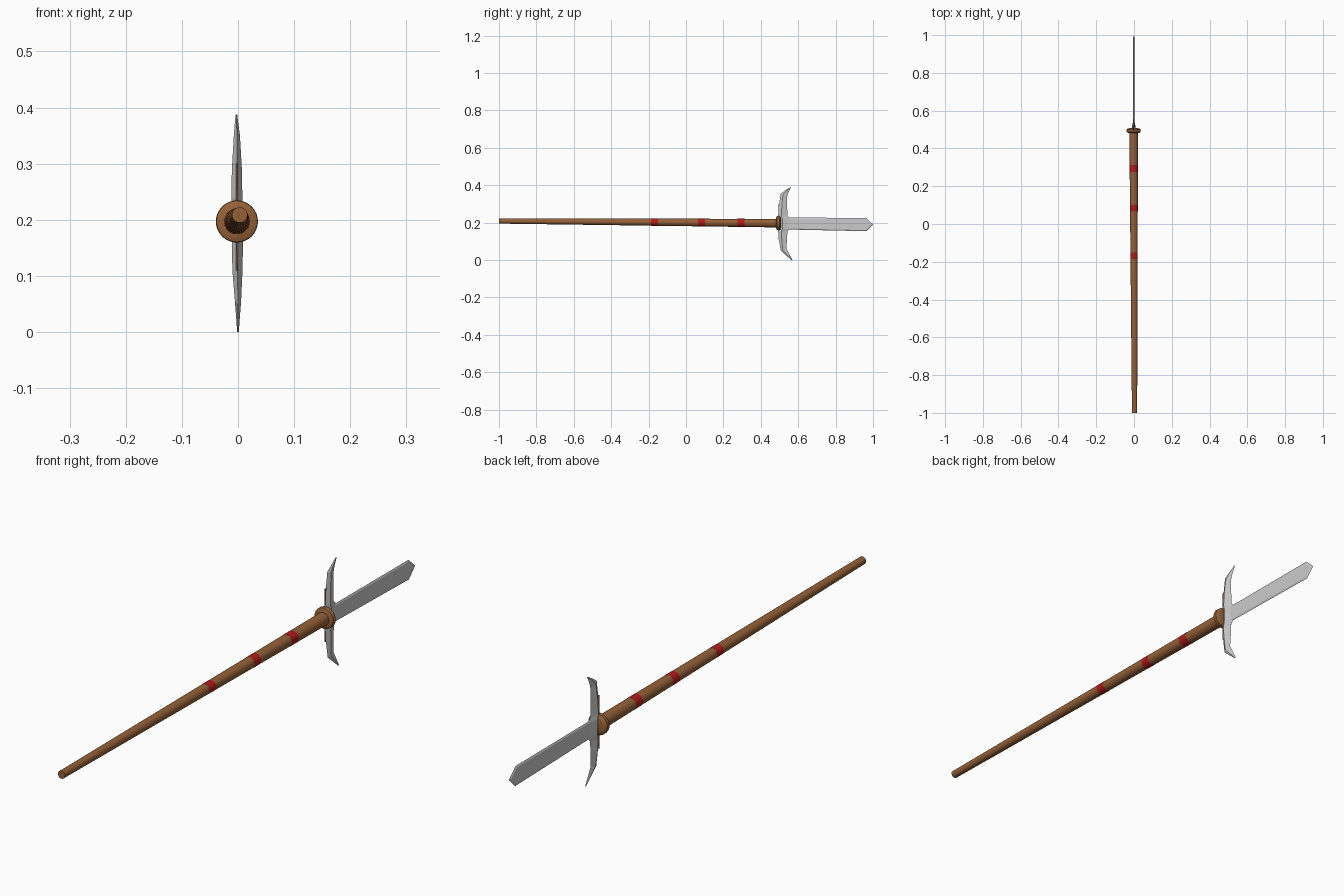
import bpy, bmesh
from math import sin, cos, tau

if "Cube" in bpy.data.objects:
    bpy.data.objects.remove(bpy.data.objects["Cube"])


def material(name, color):
    m = bpy.data.materials.new(name)
    m.diffuse_color = color
    m.use_nodes = True
    m.node_tree.nodes["Principled BSDF"].inputs["Base Color"].default_value = m.diffuse_color
    return m


WOOD = material("wood", (0.30, 0.12, 0.04, 1))
RED = material("red", (0.45, 0.01, 0.01, 1))


def finish(name, bm, mat=None, smooth=False):
    bmesh.ops.recalc_face_normals(bm, faces=bm.faces)
    me = bpy.data.meshes.new(name)
    bm.to_mesh(me)
    bm.free()
    ob = bpy.data.objects.new(name, me)
    bpy.context.collection.objects.link(ob)
    if mat:
        me.materials.append(mat)
    if smooth:
        bpy.context.view_layer.objects.active = ob
        ob.select_set(True)
        bpy.ops.object.shade_smooth_by_angle(angle=0.6)
        ob.select_set(False)
    return ob


def loft(name, sections, mat=None, smooth=False):
    """Skin closed rings of equal length and cap both ends."""
    bm = bmesh.new()
    rings = [[bm.verts.new(p) for p in s] for s in sections]
    n = len(rings[0])
    for a, b in zip(rings, rings[1:]):
        for i in range(n):
            j = (i + 1) % n
            bm.faces.new((a[i], a[j], b[j], b[i]))
    bm.faces.new(rings[0])
    bm.faces.new(rings[-1])
    return finish(name, bm, mat, smooth)


def ring(y, r, n=32):
    """Circle around the slightly tilted pole axis."""
    t = (y + 1) / 1.5
    cx, cz = 0.003 - 0.005 * t, 0.2085 - 0.0115 * t
    return [(cx + r * cos(tau * i / n), y, cz + r * sin(tau * i / n)) for i in range(n)]


def pole_radius(y):
    return 0.0138 + 0.0092 * (y + 1) / 1.5


# Tapered pole
loft("pole", [ring(y, pole_radius(y)) for y in (-1, 0.5)], WOOD, True)

# Red painted bands
for k, y in enumerate((-0.168, 0.083, 0.294)):
    loft(f"band_{k + 1}", [ring(v, pole_radius(v) + 0.0004) for v in (y - 0.018, y + 0.018)], RED, True)

# Collar at the head of the pole
loft("collar", [ring(y, r) for y, r in ((0.482, 0.028), (0.486, 0.0365), (0.490, 0.0375),
                                        (0.500, 0.0375), (0.504, 0.034), (0.507, 0.024))], WOOD, True)

# Cross prongs: back y, back z, edge y, edge z, half thickness, x offset
stations = [
    (0.556, 0.388, 0.561, 0.387, 0.0015, -0.003),
    (0.530, 0.372, 0.548, 0.362, 0.0035, -0.0025),
    (0.506, 0.355, 0.541, 0.340, 0.0055, -0.002),
    (0.497, 0.290, 0.541, 0.285, 0.0090, -0.002),
    (0.493, 0.240, 0.542, 0.238, 0.0098, -0.002),
    (0.493, 0.222, 0.556, 0.224, 0.0100, -0.0015),
    (0.493, 0.168, 0.556, 0.166, 0.0100, -0.001),
    (0.493, 0.150, 0.542, 0.152, 0.0098, -0.001),
    (0.497, 0.110, 0.540, 0.108, 0.0090, -0.001),
    (0.506, 0.050, 0.537, 0.062, 0.0055, 0.0),
    (0.535, 0.025, 0.551, 0.034, 0.0035, 0.0),
    (0.564, 0.000, 0.569, 0.001, 0.0015, 0.0),
]


def kite(by, bz, ey, ez, t, cx):
    my, mz = by + 0.35 * (ey - by), bz + 0.35 * (ez - bz)
    return [(cx, by, bz), (cx + t, my, mz), (cx, ey, ez), (cx - t, my, mz)]


loft("cross_prongs", [kite(*s) for s in stations])

# Thin wooden strip on the back ridge of the prongs
loft("prong_strip", [[(x, y, z) for x, y in ((-0.004, 0.494), (-0.001, 0.494), (-0.001, 0.503), (-0.004, 0.503))]
                     for z in (0.11, 0.30)], WOOD)

# Flat blade with a bevelled edge
outer = [(0.50, 0.227), (0.962, 0.225), (1.0, 0.190), (0.965, 0.154), (0.50, 0.164)]
inner = [(0.50, 0.221), (0.959, 0.219), (0.990, 0.190), (0.962, 0.160), (0.50, 0.170)]
X = -0.001
loft("blade", [[(X - 0.003, y, z) for y, z in inner],
               [(X, y, z) for y, z in outer],
               [(X + 0.003, y, z) for y, z in inner]])
